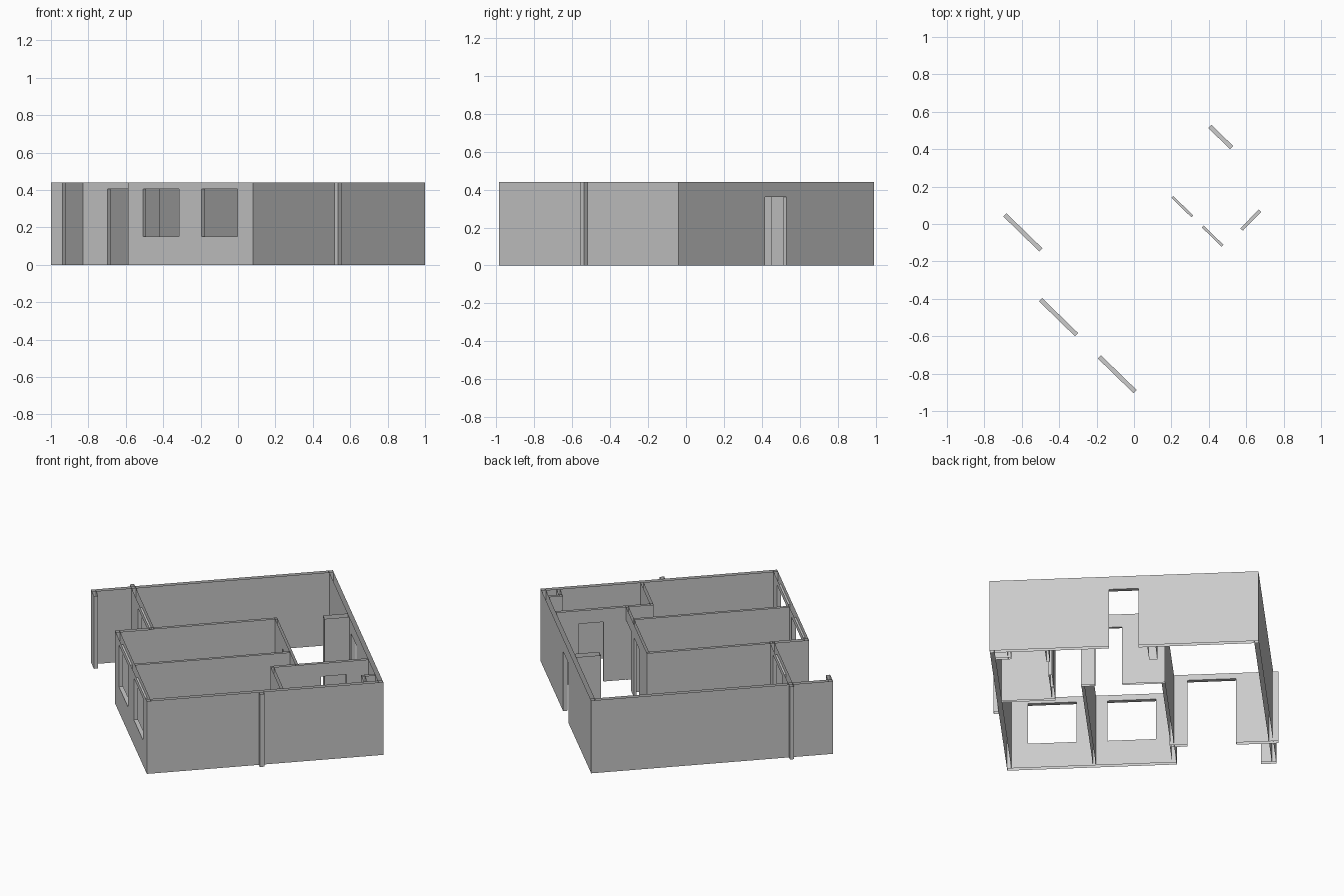
import bpy, bmesh, math
from mathutils import Vector, Matrix

cube = bpy.data.objects.get("Cube")
if cube:
    bpy.data.objects.remove(cube)

mat = bpy.data.materials.new("wall_grey")
mat.use_nodes = True
GREY = (0.6, 0.6, 0.6, 1)
mat.diffuse_color = GREY
mat.node_tree.nodes["Principled BSDF"].inputs["Base Color"].default_value = GREY

H, T = 0.44, 0.024             # wall height and outer wall thickness
DOOR, HEAD, SILL = 0.36, 0.405, 0.152
W, D = 1.319, 1.477            # plan size along the turned axes
PLAN = Matrix.Translation((0.08, -0.985, 0)) @ Matrix.Rotation(math.radians(45.8), 4, "Z")


def wall(name, u0, u1, v0, v1, openings=()):
    """Upright wall without top or bottom caps; openings are (start, end, z0, z1)."""
    bm = bmesh.new()
    along_u = (u1 - u0) > (v1 - v0)
    a0, a1, b0, b1 = (u0, u1, v0, v1) if along_u else (v0, v1, u0, u1)

    def point(a, b, z):
        return Vector((a, b, z) if along_u else (b, a, z))

    def quad(corners, facing):
        pts = [point(*c) for c in corners]
        normal = (pts[1] - pts[0]).cross(pts[2] - pts[0])
        if normal.dot(point(*facing)) < 0:
            pts.reverse()
        bm.faces.new([bm.verts.new(PLAN @ p) for p in pts])

    def sides(s, e, z0, z1):
        if e - s > 0 and z1 - z0 > 0:
            for b, n in ((b0, -1), (b1, 1)):
                quad([(s, b, z0), (e, b, z0), (e, b, z1), (s, b, z1)], (0, n, 0))

    def across(a, z0, z1, n):
        quad([(a, b0, z0), (a, b1, z0), (a, b1, z1), (a, b0, z1)], (n, 0, 0))

    def level(s, e, z, n):
        quad([(s, b0, z), (e, b0, z), (e, b1, z), (s, b1, z)], (0, 0, n))

    cursor = a0
    for s, e, z0, z1 in openings:
        sides(cursor, s, 0, H)
        sides(s, e, 0, z0)
        sides(s, e, z1, H)
        across(s, z0, z1, 1)
        across(e, z0, z1, -1)
        level(s, e, z1, -1)
        if z0 > 0:
            level(s, e, z0, 1)
        cursor = e
    sides(cursor, a1, 0, H)
    across(a0, 0, H, -1)
    across(a1, 0, H, 1)

    bmesh.ops.remove_doubles(bm, verts=bm.verts, dist=0.0001)
    mesh = bpy.data.meshes.new(name)
    bm.to_mesh(mesh)
    bm.free()
    mesh.materials.append(mat)
    bpy.context.collection.objects.link(bpy.data.objects.new(name, mesh))


# Outer walls
wall("window_wall", 0, T, 0, 0.932,
     [(0.115, 0.382, SILL, HEAD), (0.552, 0.82, SILL, HEAD)])
wall("side_wall", 0, W, 0, T)
wall("entrance_wall", W - T, W, 0, D, [(0.655, 0.817, 0, DOOR)])
wall("back_wall", -0.03, W, D - T, D)
wall("balcony_end_wall", -0.03, -0.006, 1.393, D)
wall("balcony_return_wall", 0, 0.214, 0.932 - T, 0.932)
wall("balcony_door_wall", 0.192, 0.216, 0.932 - T, D, [(1.005, 1.273, 0, HEAD)])

# Projecting wall ends on the outside
wall("side_pier", 0.625, 0.651, -0.028, 0)
wall("back_pier", 0.192, 0.216, D, D + 0.028)

# Inner partitions
wall("living_room_partition", 0.2, 0.904, 0.914, 0.932)
wall("bedroom_partition", T, 0.892, 0.473, 0.489)
wall("hall_partition", 0.89, 0.904, 0.304, 0.932,
     [(0.323, 0.472, 0, DOOR), (0.549, 0.698, 0, DOOR)])
wall("bath_side_partition", 0.75, 0.766, T, 0.32)
wall("bath_door_partition", 0.75, W - T, 0.302, 0.32, [(1.03, 1.17, 0, DOOR)])

# Stub beside the entrance and the corner shaft
wall("entrance_stub", 1.157, W - T, 0.865, 0.91)
wall("shaft_front", 1.217, W - T, 0.095, 0.113)
wall("shaft_side", 1.217, 1.235, T, 0.113)
